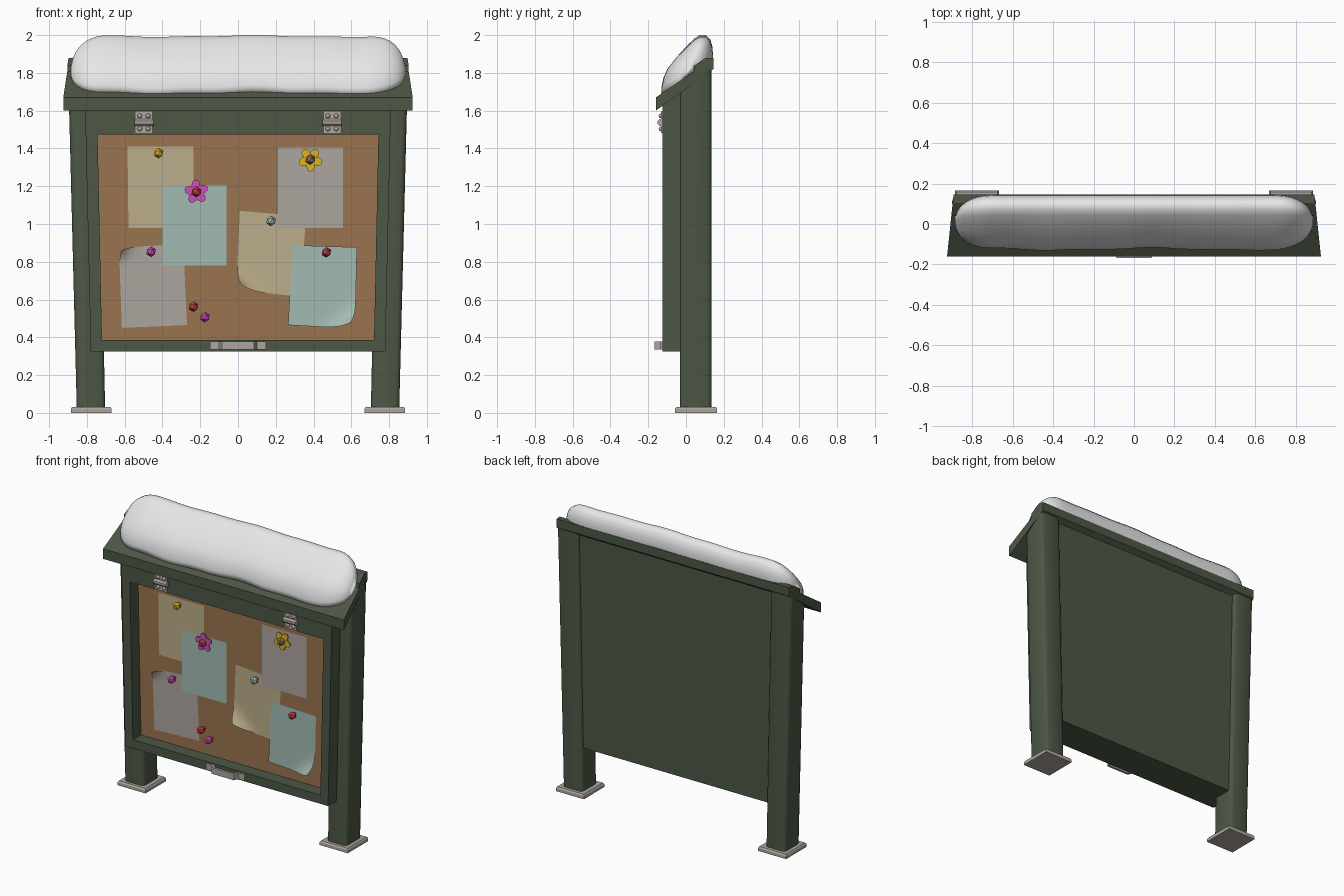
import bpy, bmesh, math
from mathutils import Vector, Matrix

if "Cube" in bpy.data.objects:
    bpy.data.objects.remove(bpy.data.objects["Cube"])


def material(name, r, g, b):
    m = bpy.data.materials.new(name)
    m.diffuse_color = [((c / 255 + 0.055) / 1.055) ** 2.4 for c in (r, g, b)] + [1]
    m.use_nodes = True
    m.node_tree.nodes["Principled BSDF"].inputs["Base Color"].default_value = m.diffuse_color
    return m


GREEN = material("dark green paint", 76, 87, 69)
SNOW = material("snow white", 243, 243, 243)
CORK = material("cork brown", 154, 115, 78)
GREY = material("warm grey", 174, 166, 160)
SAGE = material("pale teal", 162, 187, 178)
CREAM = material("cream", 187, 173, 138)
YELLOW = material("yellow", 222, 180, 28)
MAGENTA = material("magenta", 208, 78, 186)
RED = material("red", 200, 62, 72)


def finish(name, bm, mat, smooth=False, recalc=True):
    if recalc:
        bmesh.ops.recalc_face_normals(bm, faces=bm.faces)
    me = bpy.data.meshes.new(name)
    for f in bm.faces:
        f.smooth = smooth
    bm.to_mesh(me)
    bm.free()
    me.materials.append(mat)
    ob = bpy.data.objects.new(name, me)
    bpy.context.collection.objects.link(ob)
    return ob


def under_roof(y):
    return 1.62 + 0.727 * (y + 0.16)


def box(name, x, y, z, mat, taper=False, bevel=0):
    """Box from ranges; z top None follows the roof slope; taper widens upward."""
    bm = bmesh.new()
    bmesh.ops.create_cube(bm, size=1)
    for v in bm.verts:
        px, py = x[v.co.x > 0], y[v.co.y > 0]
        pz = z[v.co.z > 0]
        if pz is None:
            pz = under_roof(py)
        v.co = (px, py, pz)
    if bevel:
        edges = [e for e in bm.edges if abs(e.verts[0].co.z - e.verts[1].co.z) > 0.2]
        bmesh.ops.bevel(bm, geom=edges, offset=bevel, segments=2, affect='EDGES', profile=0.5)
    if taper:
        for v in bm.verts:
            v.co.x *= 1 + 0.03 * v.co.z
    ob = finish(name, bm, mat)
    if bevel:  # smooth sides, flat ends
        for p in ob.data.polygons:
            p.use_smooth = abs(p.normal.z) < 0.5
    return ob


def prism(name, pts, place, mat):
    """Closed profile swept between side -1 and side 1; place maps to 3D."""
    bm = bmesh.new()
    a, b = [[bm.verts.new(place(p, s)) for p in pts] for s in (-1, 1)]
    n = len(pts)
    for i in range(n):
        bm.faces.new((a[i], a[(i + 1) % n], b[(i + 1) % n], b[i]))
    bm.faces.new(a)
    bm.faces.new(b)
    return finish(name, bm, mat)


# posts and feet
for s, side in ((-1, "left"), (1, "right")):
    xs = sorted((s * 0.703, s * 0.853))
    box(side + "_post", xs, (-0.032, 0.136), (0.02, None), GREEN, True, 0.022)
    foot = [(1, 0), (1, 0.02), (0.94, 0.03)]
    bm = bmesh.new()
    rings = [[bm.verts.new((s * 0.777 + 0.108 * k * dx, 0.053 + 0.112 * k * dy, z))
              for dx, dy in ((-1, -1), (1, -1), (1, 1), (-1, 1))] for k, z in foot]
    for a, b in zip(rings, rings[1:]):
        for i in range(4):
            bm.faces.new((a[i], a[(i + 1) % 4], b[(i + 1) % 4], b[i]))
    bm.faces.new(rings[0])
    bm.faces.new(rings[-1])
    finish(side + "_foot_plate", bm, GREY)
    # side rail of the display case
    box(side + "_case_rail", sorted((s * 0.712, s * 0.772)), (-0.125, -0.03), (0.325, None), GREEN, True)

# display case
box("case_back", (-0.772, 0.772), (-0.03, 0.112), (0.325, None), GREEN, True)
box("case_bottom_rail", (-0.712, 0.712), (-0.125, -0.03), (0.325, 0.385), GREEN, True)
box("case_top_rail", (-0.712, 0.712), (-0.125, -0.03), (1.475, None), GREEN, True)
box("cork_board", (-0.712, 0.712), (-0.036, -0.029), (0.384, 1.476), CORK, True)

# roof with raised ridge at the back
roof = [(-0.16, 1.6), (-0.16, 1.67), (0.042, 1.807), (0.042, 1.838), (0.105, 1.88), (0.145, 1.88), (0.145, 1.82)]
prism("roof", roof, lambda p, s: (s * (0.925 - 0.105 * (p[0] + 0.16)), p[0], p[1]), GREEN)

# snow blanket lofted along x
snow = [(-0.123, 1.685), (-0.124, 1.73), (-0.113, 1.785), (-0.092, 1.83), (-0.05, 1.886), (0, 1.938), (0.045, 1.98),
        (0.075, 1.998), (0.105, 1.998), (0.128, 1.975), (0.14, 1.935), (0.143, 1.89), (0.138, 1.86),
        (0.06, 1.79), (-0.05, 1.71)]
xs = [-0.69 + 1.38 * i / 20 for i in range(21)]
cap = [0.69 + 0.195 * math.sin(a * math.pi / 20) for a in range(1, 11)]
xs = [-c for c in reversed(cap)] + xs + cap
cy, cz = 0.012, 1.8
bm = bmesh.new()
rings = []
for x in xs:
    t = min(1, max(0, (abs(x) - 0.69) / 0.195))
    f = max(0.2, (1 - t ** 2.3) ** 0.45)
    ring = []
    for y, z in snow:
        w = max(0, min(1, (0.05 - y) / 0.15))
        wave = 0.005 * math.sin(7 * x + 1) + 0.003 * math.sin(17 * x)
        dz = wave * (0.8 if z > 1.8 else 1.2) - 0.003
        ring.append(bm.verts.new((x, cy + (y - cy + wave * w) * f, cz + (z + dz - cz) * f)))
    rings.append(ring)
n = len(snow)
for a, b in zip(rings, rings[1:]):
    for i in range(n):
        bm.faces.new((a[i], a[(i + 1) % n], b[(i + 1) % n], b[i]))
bm.faces.new(rings[0])
bm.faces.new(rings[-1])
finish("snow", bm, SNOW, True)

# hinges
for s, side in ((-1, "left"), (1, "right")):
    cx = s * 0.498
    for tag, z0, z1 in (("upper", 1.55, 1.595), ("lower", 1.482, 1.525)):
        box(f"{side}_hinge_{tag}_leaf", (cx - 0.044, cx + 0.044), (-0.132, -0.12), (z0, z1), GREY)
        for dx in (-0.022, 0.022):
            bm = bmesh.new()
            bmesh.ops.create_uvsphere(bm, u_segments=8, v_segments=4, radius=0.013, matrix=Matrix.Translation(
                (cx + dx, -0.132, (z0 + z1) / 2)))
            finish(f"{side}_hinge_{tag}_rivet", bm, GREY, True)
    octagon = [(math.cos(math.radians(22.5 + 45 * i)), math.sin(math.radians(22.5 + 45 * i))) for i in range(8)]
    prism(side + "_hinge_barrel", octagon,
          lambda p, e: (cx + 0.05 * e, -0.132 + 0.02 * p[0], 1.538 + 0.02 * p[1]), GREY)

# handle: flat end tabs with a raised grip
grip = [(-0.148, -0.123), (-0.148, -0.138), (-0.1, -0.138), (-0.086, -0.168), (0.086, -0.168), (0.1, -0.138),
        (0.148, -0.138), (0.148, -0.123), (0.09, -0.123), (0.074, -0.152), (-0.074, -0.152), (-0.09, -0.123)]
prism("handle", grip, lambda p, s: (p[0], p[1], 0.357 + 0.022 * s), GREY)


def paper(name, mat, y, corners, curl=None, length=0.1, radius=0.06):
    """Sheet from corners bl, br, tr, tl; one corner may curl forward."""
    c = [Vector(p) for p in corners]
    mid = sum(c, Vector((0, 0))) / 4
    bm = bmesh.new()
    n = 12 if curl is not None else 1
    grid = []
    for j in range(n + 1):
        for i in range(n + 1):
            u, v = i / n, j / n
            p = c[0].lerp(c[1], u).lerp(c[3].lerp(c[2], u), v)
            out = 0
            if curl is not None:
                d = (c[curl] - mid).normalized()
                over = (p - c[curl]).dot(d) + length
                if over > 0:
                    ang = min(over / radius, 2.2)
                    p = p + d * (radius * math.sin(ang) - over)
                    out = radius * (1 - math.cos(ang)) * 0.7
            grid.append(bm.verts.new((p.x, y - out, p.y)))
    for j in range(n):
        for i in range(n):
            k = j * (n + 1) + i
            bm.faces.new((grid[k], grid[k + 1], grid[k + n + 2], grid[k + n + 1]))
    finish(name, bm, mat, True, False)


# pinned papers
paper("cream_note_upper", CREAM, -0.039, [(-0.58, 0.98), (-0.235, 0.98), (-0.235, 1.41), (-0.585, 1.41)])
paper("teal_note_upper", SAGE, -0.043, [(-0.4, 0.78), (-0.06, 0.78), (-0.06, 1.203), (-0.4, 1.203)])
paper("grey_note_upper", GREY, -0.043, [(0.213, 0.98), (0.557, 0.98), (0.557, 1.405), (0.213, 1.405)])
paper("cream_note_lower", CREAM, -0.039, [(-0.01, 0.65), (0.33, 0.615), (0.36, 1.04), (0.01, 1.07)], 0, 0.13, 0.09)
paper("grey_note_lower", GREY, -0.039, [(-0.615, 0.45), (-0.27, 0.465), (-0.29, 0.893), (-0.63, 0.875)], 3, 0.08, 0.06)
paper("teal_note_lower", SAGE, -0.044, [(0.265, 0.465), (0.62, 0.445), (0.63, 0.877), (0.288, 0.888)], 1, 0.14, 0.1)

# push pins
pins = [("yellow", YELLOW, -0.42, 1.375), ("flower_red", RED, -0.22, 1.17), ("flower_brown", CORK, 0.383, 1.342),
        ("teal", SAGE, 0.175, 1.016), ("magenta", MAGENTA, -0.46, 0.853), ("red", RED, 0.468, 0.85),
        ("spare_red", RED, -0.235, 0.562), ("spare_magenta", MAGENTA, -0.175, 0.507)]
for name, mat, x, z in pins:
    bm = bmesh.new()
    bmesh.ops.create_icosphere(bm, subdivisions=1, radius=0.028, matrix=Matrix.Translation((x, -0.074, z)))
    bmesh.ops.create_cone(bm, cap_ends=True, segments=6, radius1=0.012, radius2=0.012, depth=0.03,
                          matrix=Matrix.Translation((x, -0.051, z)) @ Matrix.Rotation(math.pi / 2, 4, 'X'))
    finish(name + "_pin", bm, mat)

# flower petals around two pins
for name, mat, x, z, turn in (("magenta", MAGENTA, -0.22, 1.17, 95), ("yellow", YELLOW, 0.383, 1.342, 55)):
    bm = bmesh.new()
    for i in range(5):
        a = math.radians(turn + 72 * i)
        m = (Matrix.Translation((x, -0.062, z)) @ Matrix.Rotation(-a, 4, 'Y') @ Matrix.Translation((0.037, 0, 0))
             @ Matrix.Diagonal((0.028, 0.006, 0.023, 1)) @ Matrix.Rotation(math.pi / 2, 4, 'X'))
        bmesh.ops.create_cone(bm, cap_ends=True, segments=8, radius1=1, radius2=1, depth=1, matrix=m)
    finish(name + "_petals", bm, mat)
